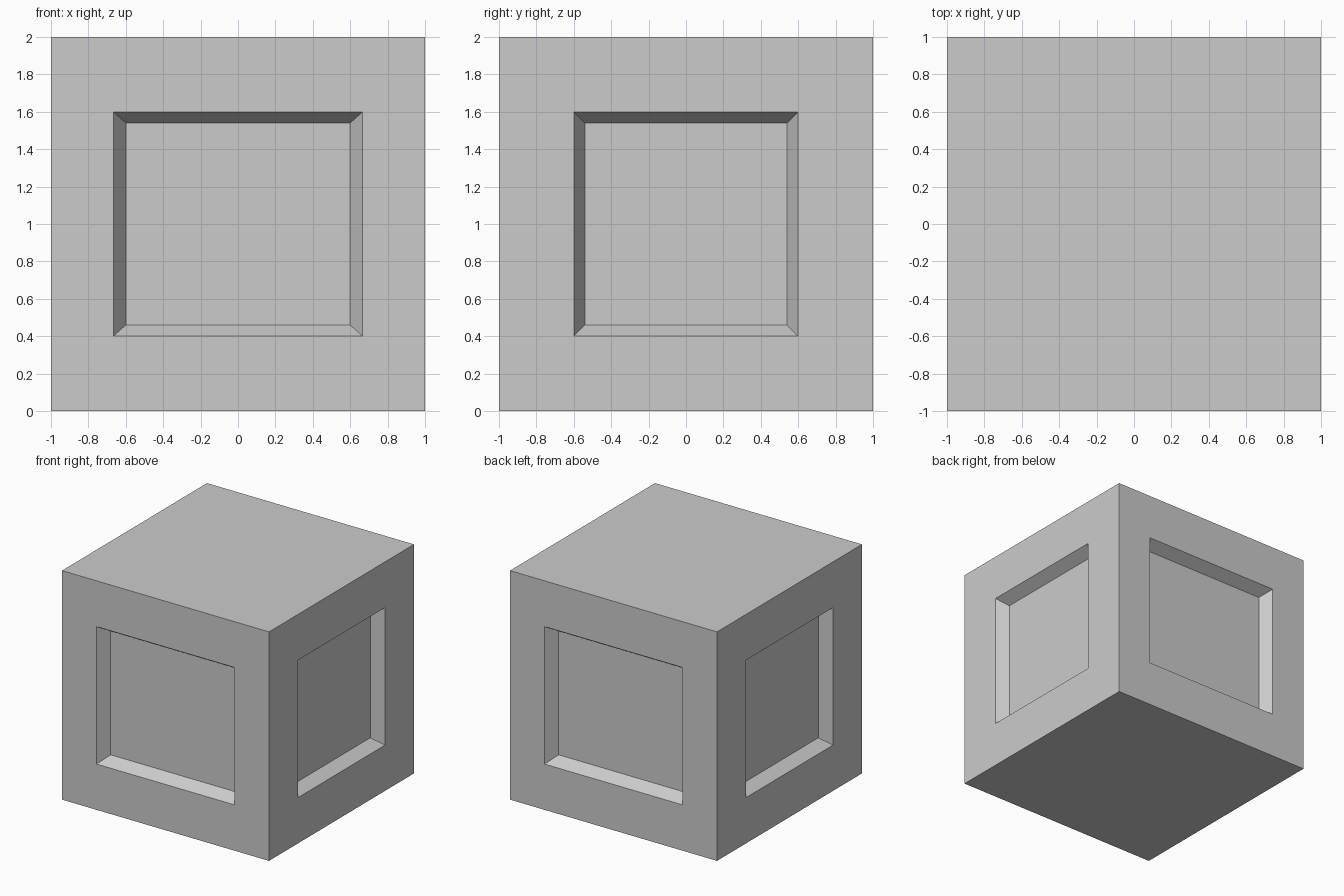
import bpy, bmesh
from mathutils import Vector

if "Cube" in bpy.data.objects:
    bpy.data.objects.remove(bpy.data.objects["Cube"])


def inset_scaled(bm, face, wide, high, depth=0.0):
    """Inset a side face, scale it about its centre and push it inwards."""
    normal = face.normal.copy()
    centre = face.calc_center_median()
    across = Vector((0, 0, 1)).cross(normal)
    spots = []
    for v in face.verts:
        d = v.co - centre
        spots.append(centre + across * d.dot(across) * wide
                     + Vector((0, 0, d.z * high)) - normal * depth)
    bmesh.ops.inset_individual(bm, faces=[face], thickness=0.01)
    # the inset face keeps its corner order
    for v, p in zip(face.verts, spots):
        v.co = p


# Cube body
bm = bmesh.new()
bmesh.ops.create_cube(bm, size=2)
bmesh.ops.translate(bm, verts=bm.verts, vec=(0, 0, 1))
bm.normal_update()

# Recessed panel with sloped walls in each of the four sides
for face in [f for f in bm.faces if abs(f.normal.z) < 0.5]:
    faces_front_or_back = abs(face.normal.y) > 0.5
    inset_scaled(bm, face, 2 / 3 if faces_front_or_back else 0.6, 0.6)
    bm.normal_update()
    inset_scaled(bm, face, 0.9, 0.9, depth=0.1)

bm.normal_update()
mesh = bpy.data.meshes.new("panelled_cube")
bm.to_mesh(mesh)
bm.free()
bpy.context.collection.objects.link(bpy.data.objects.new("panelled_cube", mesh))
